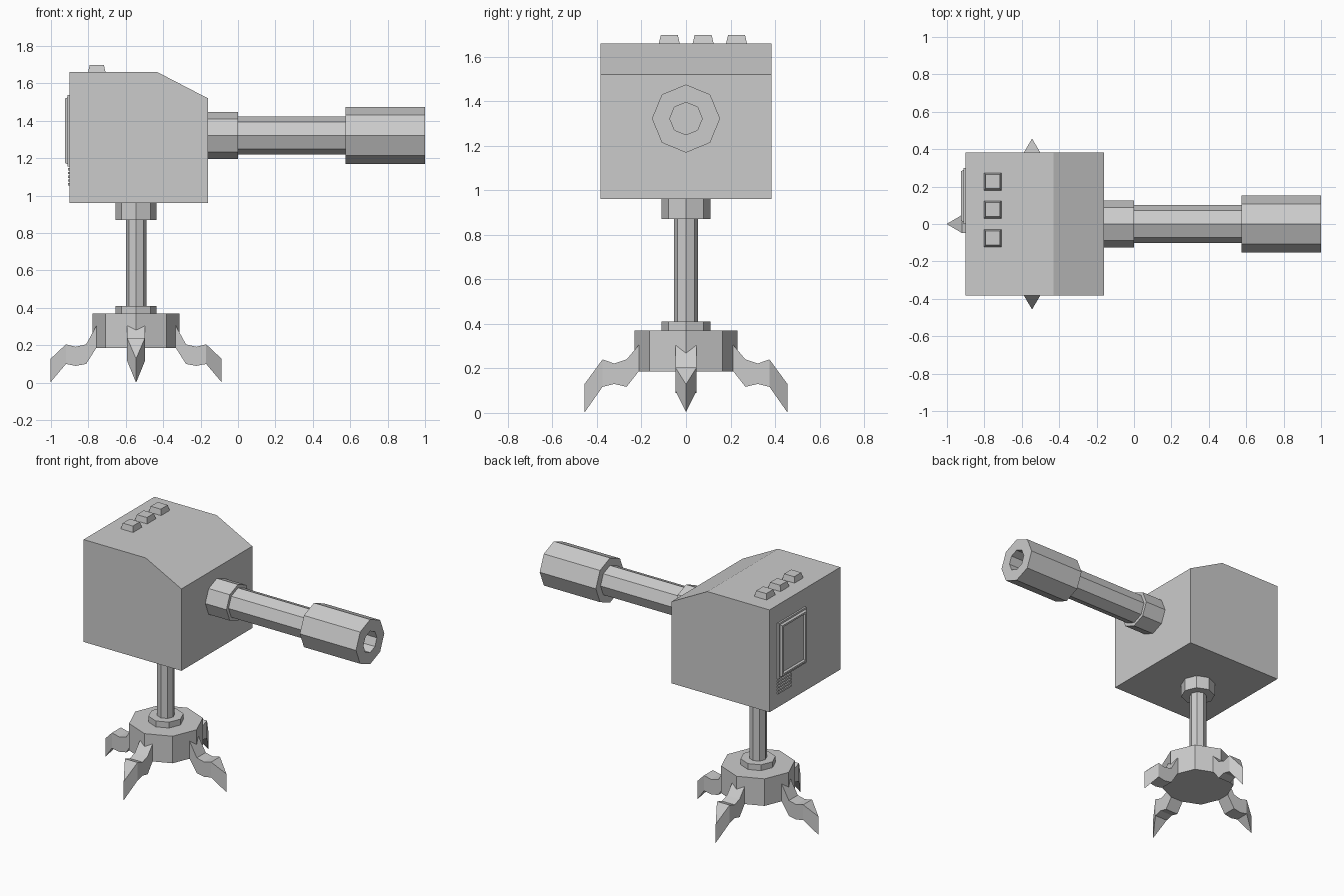
import bpy, bmesh
from math import cos, sin, pi
from mathutils import Matrix, Vector

if "Cube" in bpy.data.objects:
    bpy.data.objects.remove(bpy.data.objects["Cube"])

CX = -0.545   # stand axis
BZ = 1.322    # barrel axis height


def loft(name, rings, matrix=None):
    """Skin a list of equal-length point rings and cap both ends."""
    bm = bmesh.new()
    rows = [[bm.verts.new(p) for p in ring] for ring in rings]
    n = len(rows[0])
    for a, b in zip(rows, rows[1:]):
        for i in range(n):
            j = (i + 1) % n
            bm.faces.new((a[i], a[j], b[j], b[i]))
    bm.faces.new(rows[0][::-1])
    bm.faces.new(rows[-1])
    bmesh.ops.remove_doubles(bm, verts=bm.verts, dist=1e-5)
    bmesh.ops.recalc_face_normals(bm, faces=bm.faces)
    if matrix:
        bm.transform(matrix)
    mesh = bpy.data.meshes.new(name)
    bm.to_mesh(mesh)
    bm.free()
    obj = bpy.data.objects.new(name, mesh)
    bpy.context.collection.objects.link(obj)
    return obj


def octagon(r):
    return [(r * cos(i * pi / 4), r * sin(i * pi / 4)) for i in range(8)]


def post(name, r, z0, z1):
    return loft(name, [[(CX + x, y, z) for x, y in octagon(r)] for z in (z0, z1)])


def rect_x(x, y0, y1, z0, z1, inset=0.0):
    """Rectangle facing along x."""
    y0, y1, z0, z1 = y0 + inset, y1 - inset, z0 + inset, z1 - inset
    return [(x, y0, z0), (x, y1, z0), (x, y1, z1), (x, y0, z1)]


# Housing with sloped front top edge
side = [(-0.9, 0.96), (-0.16, 0.96), (-0.16, 1.52), (-0.43, 1.66), (-0.9, 1.66)]
loft("housing", [[(x, y, z) for x, z in side] for y in (-0.383, 0.383)])

# Barrel with collar, thick muzzle and deep bore
profile = [(-0.16, 0.125), (0.0, 0.125), (0.0, 0.102), (0.575, 0.102),
           (0.575, 0.153), (1.0, 0.153), (1.0, 0.073), (-0.15, 0.073)]
loft("barrel", [[(x, a, BZ + b) for a, b in octagon(r)] for x, r in profile])

# Stand
post("upper_collar", 0.11, 0.87, 0.96)
post("pole", 0.055, 0.41, 0.87)
post("lower_collar", 0.11, 0.37, 0.41)
post("base_hub", 0.232, 0.185, 0.37)

# Claw legs: (distance, half width, bottom z, top z), ending in a vertical blade edge
leg_y = [(0.19, 0.048, 0.187, 0.305), (0.212, 0.048, 0.187, 0.305),
         (0.267, 0.048, 0.117, 0.24), (0.322, 0.048, 0.13, 0.222),
         (0.375, 0.048, 0.117, 0.24), (0.457, 0.0, 0.0, 0.128)]
leg_x = leg_y[:2] + [(0.267, 0.048, 0.1, 0.205), (0.322, 0.048, 0.09, 0.192),
                     (0.375, 0.048, 0.1, 0.205), (0.457, 0.0, 0.003, 0.128)]
for k, name in enumerate(("right_leg", "back_leg", "left_leg", "front_leg")):
    sections = leg_y if k % 2 else leg_x
    rings = [[(r, -w, b), (r, w, b), (r, w, t), (r, -w, t)] for r, w, b, t in sections]
    loft(name, rings, Matrix.Translation((CX, 0, 0)) @ Matrix.Rotation(k * pi / 2, 4, 'Z'))

# Tapered buttons on the roof
for i, y in enumerate((-0.075, 0.077, 0.227)):
    rings = [[(-0.755 + sx * h, y + sy * h, z)
              for sx, sy in ((-1, -1), (1, -1), (1, 1), (-1, 1))]
             for h, z in ((0.048, 1.655), (0.038, 1.698))]
    loft(f"button_{i + 1}", rings)

# Framed back screen with stepped rim and recessed glass
steps = [(-0.89, 0), (-0.912, 0), (-0.912, 0.012), (-0.926, 0.018),
         (-0.926, 0.03), (-0.914, 0.036)]
loft("back_screen", [rect_x(x, 0.0, 0.3, 1.157, 1.537, s) for x, s in steps])

# Vent slats below the screen
for i in range(5):
    z = 1.055 + i * 0.02
    loft(f"vent_slat_{i + 1}", [rect_x(x, 0.16, 0.3, z, z + 0.012) for x in (-0.89, -0.91)])
